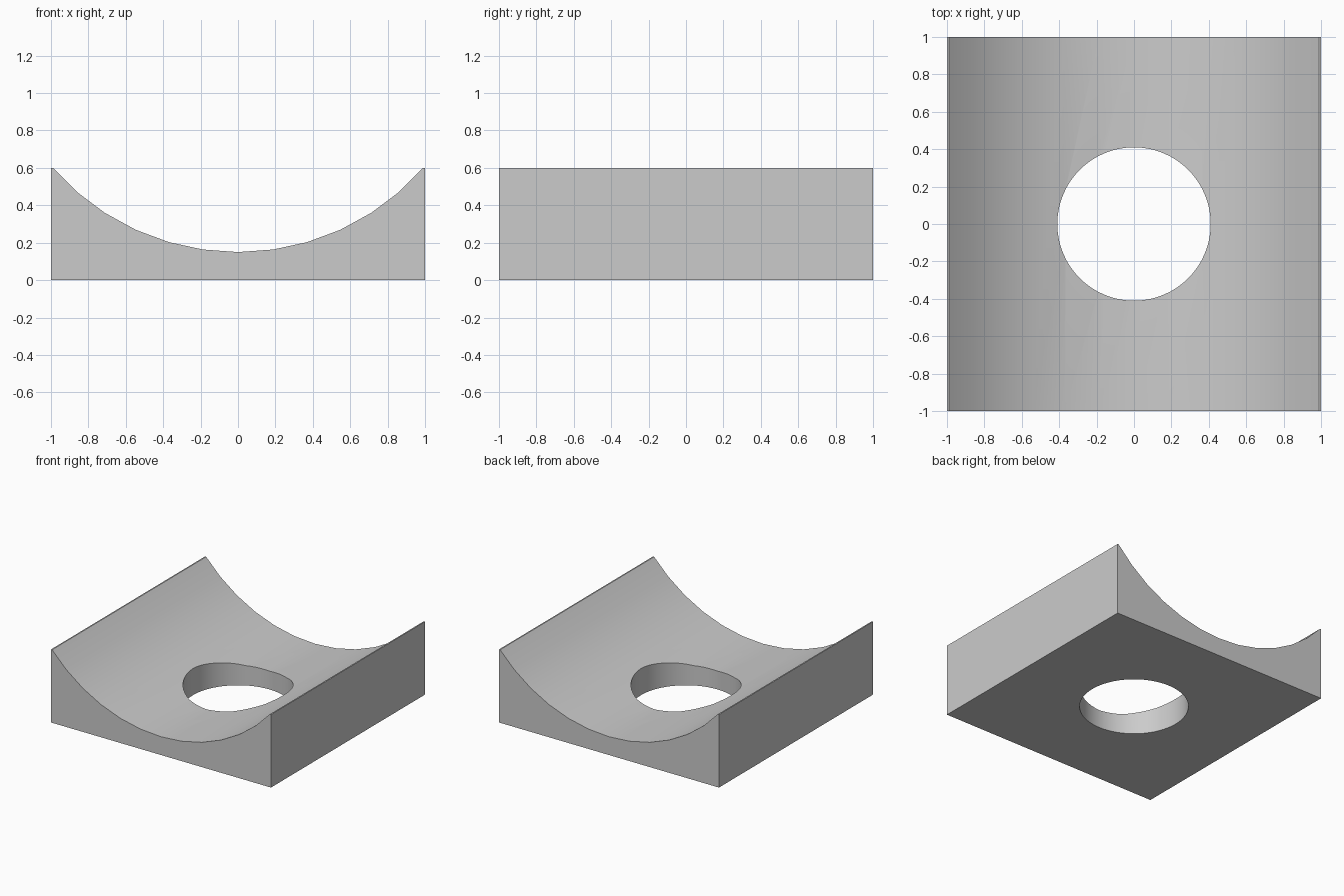
import bpy
import math

cube = bpy.data.objects.get("Cube")
if cube:
    bpy.data.objects.remove(cube, do_unlink=True)

HEIGHT = 0.6        # block height
FLOOR = 0.15        # thickness under the lowest point of the trough
TROUGH_RADIUS = 1.314
HOLE_RADIUS = 0.41

# Single grey material
grey = bpy.data.materials.new("plain grey")
grey.use_nodes = True
colour = (0.6, 0.6, 0.6, 1)
grey.diffuse_color = colour
grey.node_tree.nodes["Principled BSDF"].inputs["Base Color"].default_value = colour


def finish(name):
    obj = bpy.context.object
    obj.name = name
    obj.data.materials.append(grey)
    return obj


def cylinder(name, radius, sides, location, rotation=(0, 0, 0)):
    bpy.ops.mesh.primitive_cylinder_add(vertices=sides, radius=radius, depth=4,
                                        location=location, rotation=rotation)
    obj = finish(name)
    obj.hide_render = True
    return obj


# Cutters: trough running front to back, and a vertical round hole
trough = cylinder("trough_cutter", TROUGH_RADIUS, 44,
                  (0, 0, FLOOR + TROUGH_RADIUS), (math.pi / 2, 0, 0))
hole = cylinder("hole_cutter", HOLE_RADIUS, 64, (0, 0, 0))

# Block
bpy.ops.mesh.primitive_cube_add(size=1, location=(0, 0, HEIGHT / 2))
block = finish("saddle_block")
block.scale = (2, 2, HEIGHT)
bpy.ops.object.transform_apply(location=True, rotation=False, scale=True)

for cutter in (trough, hole):
    cut = block.modifiers.new(cutter.name, "BOOLEAN")
    cut.operation = "DIFFERENCE"
    cut.solver = "EXACT"
    cut.object = cutter
    bpy.ops.object.modifier_apply(modifier=cut.name)
    bpy.data.objects.remove(cutter, do_unlink=True)

# Smooth the curved walls, keep the corners crisp
bpy.ops.object.shade_smooth_by_angle(angle=math.radians(30))
